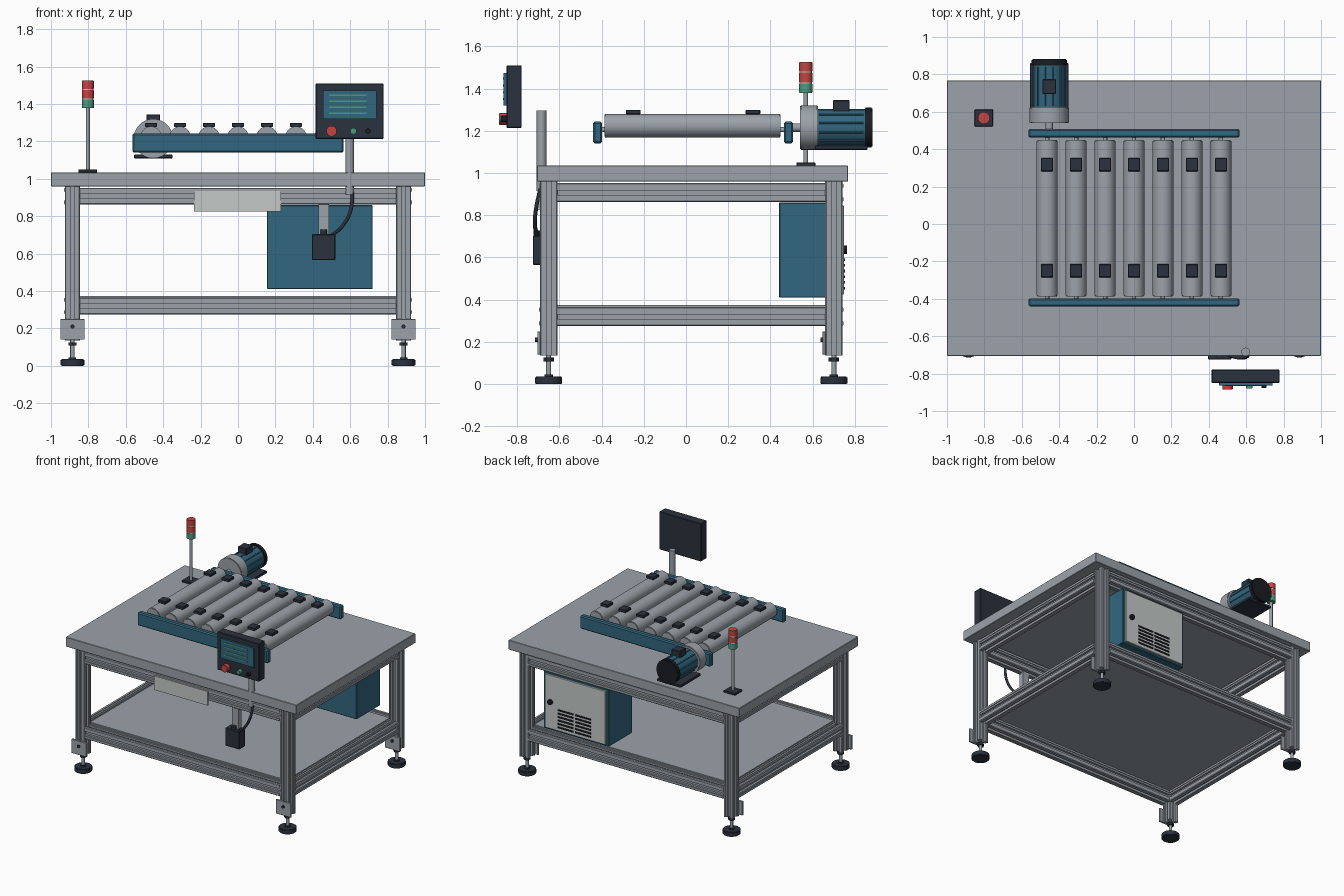
import bpy, bmesh, math
from mathutils import Matrix, Vector

if "Cube" in bpy.data.objects:
    bpy.data.objects.remove(bpy.data.objects["Cube"])


def material(name, rgb):
    m = bpy.data.materials.new(name)
    m.diffuse_color = (*rgb, 1)
    m.use_nodes = True
    m.node_tree.nodes["Principled BSDF"].inputs["Base Color"].default_value = m.diffuse_color
    return m


STEEL = material("steel_grey", (0.33, 0.365, 0.40))
TEAL = material("teal_blue", (0.032, 0.135, 0.21))
DARK = material("dark_slate", (0.024, 0.032, 0.048))
BLACK = material("black", (0.010, 0.012, 0.016))
LIGHT = material("pale_grey", (0.55, 0.59, 0.57))
RED = material("signal_red", (0.55, 0.06, 0.055))
GREEN = material("signal_green", (0.07, 0.33, 0.22))

AXIS = {"z": Matrix(),
        "x": Matrix.Rotation(math.pi / 2, 4, "Y"),
        "y": Matrix.Rotation(-math.pi / 2, 4, "X")}


def finish(name, bm, mat, smooth=False):
    bmesh.ops.recalc_face_normals(bm, faces=bm.faces)
    me = bpy.data.meshes.new(name)
    bm.to_mesh(me)
    bm.free()
    me.materials.append(mat)
    ob = bpy.data.objects.new(name, me)
    bpy.context.collection.objects.link(ob)
    if smooth:
        bpy.ops.object.select_all(action="DESELECT")
        ob.select_set(True)
        bpy.context.view_layer.objects.active = ob
        bpy.ops.object.shade_smooth_by_angle(angle=math.radians(35))
    return ob


def box(name, x, y, z, mat, bevel=0):
    """Box from (min, max) pairs on each axis."""
    bm = bmesh.new()
    bmesh.ops.create_cube(bm, size=1)
    for v in bm.verts:
        v.co = Vector([a + (b - a) * (c + 0.5) for (a, b), c in zip((x, y, z), v.co)])
    if bevel:
        bmesh.ops.bevel(bm, geom=bm.edges[:], offset=bevel, segments=1, affect="EDGES")
    return finish(name, bm, mat)


def cyl(name, start, length, r, mat, axis="z", sides=32, bevel=0):
    """Cylinder growing from its start point along an axis."""
    bm = bmesh.new()
    bmesh.ops.create_cone(bm, cap_ends=True, segments=sides, radius1=r, radius2=r, depth=length,
                          matrix=Matrix.Translation((0, 0, length / 2)))
    if bevel:
        rims = [e for e in bm.edges if abs(e.verts[0].co.z - e.verts[1].co.z) < 1e-6]
        bmesh.ops.bevel(bm, geom=rims, offset=bevel, segments=2, affect="EDGES")
    bm.transform(Matrix.Translation(start) @ AXIS[axis])
    return finish(name, bm, mat, sides > 8)


def slotted_bar(name, start, length, h, axis):
    """Square aluminium bar with a stepped slot in all four sides."""
    half = [(h - 0.005, h), (0.024, h), (0.024, h - 0.005), (0.011, h - 0.005), (0.011, h - 0.022)]
    side = half + [(-px, py) for px, py in reversed(half)]
    bm = bmesh.new()
    verts = []
    for k in range(4):
        turn = Matrix.Rotation(k * math.pi / 2, 3, "Z")
        verts += [bm.verts.new(turn @ Vector((px, py, 0))) for px, py in side]
    face = bm.faces.new(verts)
    out = bmesh.ops.extrude_face_region(bm, geom=[face])
    bmesh.ops.translate(bm, vec=(0, 0, length),
                        verts=[g for g in out["geom"] if isinstance(g, bmesh.types.BMVert)])
    bm.transform(Matrix.Translation(start) @ AXIS[axis])
    return finish(name, bm, STEEL)


# Table top and lower shelf
box("table_top", (-1, 1), (-0.705, 0.768), (0.96, 1.035), STEEL, 0.003)
box("lower_shelf", (-0.85, 0.85), (-0.615, 0.665), (0.358, 0.374), STEEL)

# Legs with levelling feet and bolted plates
LX, LY = 0.885, (-0.65, 0.70)
for sx, xn in ((-1, "left"), (1, "right")):
    for y, yn in zip(LY, ("front", "back")):
        x, tag = sx * LX, f"{yn}_{xn}"
        slotted_bar(f"leg_{tag}", (x, y, 0.135), 0.825, 0.041, "z")
        cyl(f"foot_{tag}", (x, y, 0), 0.036, 0.064, DARK, bevel=0.004)
        cyl(f"foot_stem_{tag}", (x, y, 0.03), 0.115, 0.012, STEEL, sides=16)
        cyl(f"foot_nut_{tag}", (x, y, 0.108), 0.018, 0.025, DARK, sides=6)
        cyl(f"foot_collar_{tag}", (x, y, 0.034), 0.012, 0.02, DARK, sides=16)
        box(f"leg_plate_{tag}", (x - 0.065, x + 0.065), (y - 0.054, y - 0.04), (0.14, 0.25), STEEL, 0.002)
        cyl(f"plate_bolt_{tag}", (x, y - 0.064, 0.21), 0.012, 0.011, DARK, "y", 12)

# Slotted frame rails
for z, zn in ((0.32, "lower"), (0.907, "upper")):
    for y, yn in zip(LY, ("front", "back")):
        slotted_bar(f"{zn}_{yn}_rail", (-0.845, y, z), 1.69, 0.045, "x")
    for sx, xn in ((-1, "left"), (1, "right")):
        slotted_bar(f"{zn}_{xn}_rail", (sx * LX, -0.61, z), 1.27, 0.045, "y")

# Pale plate on the front rail
box("front_plate", (-0.235, 0.23), (-0.703, -0.693), (0.825, 0.935), LIGHT)

# Electrical cabinet with door, vents and lock
box("cabinet", (0.155, 0.72), (0.44, 0.735), (0.41, 0.86), TEAL, 0.004)
box("cabinet_door", (0.175, 0.70), (0.733, 0.747), (0.425, 0.845), LIGHT, 0.002)
for row in range(6):
    z = 0.455 + row * 0.027
    for col in range(2):
        x = 0.30 + col * 0.15
        box(f"vent_{row}_{col}", (x, x + 0.135), (0.745, 0.752), (z - 0.006, z + 0.006), BLACK)
cyl("door_lock", (0.65, 0.745, 0.637), 0.018, 0.02, BLACK, "y", 20)

# Roller conveyor
box("conveyor_front_rail", (-0.565, 0.565), (-0.44, -0.397), (1.14, 1.243), TEAL, 0.008)
box("conveyor_back_rail", (-0.565, 0.565), (0.463, 0.507), (1.14, 1.243), TEAL, 0.008)
for i in range(7):
    x = (i - 3) * 0.155
    cyl(f"roller_{i}", (x, -0.387, 1.224), 0.835, 0.056, STEEL, "y", bevel=0.004)
    cyl(f"roller_axle_{i}", (x, -0.42, 1.205), 0.90, 0.012, STEEL, "y", 12)
    for y, yn in ((-0.25, "front"), (0.317, "back")):
        box(f"roller_pad_{yn}_{i}", (x - 0.032, x + 0.032), (y - 0.035, y + 0.035), (1.278, 1.299), DARK, 0.003)

# Gear motor
MX, MZ = -0.453, 1.215
cyl("motor_shaft", (MX, 0.49, MZ), 0.06, 0.02, STEEL, "y", 20)
cyl("gearbox", (MX, 0.54, MZ), 0.085, 0.105, STEEL, "y", 40, 0.004)
cyl("motor_body", (MX, 0.62, MZ), 0.23, 0.087, TEAL, "y", 40)
for k in range(12):
    a = math.radians(15 + 30 * k)
    cx, cz = MX + 0.087 * math.cos(a), MZ + 0.087 * math.sin(a)
    cyl(f"motor_rib_{k}", (cx, 0.63, cz), 0.21, 0.005, TEAL, "y", 6)
cyl("motor_end_cap", (MX, 0.847, MZ), 0.035, 0.094, BLACK, "y", 40, 0.004)
box("motor_terminal_box", (MX - 0.037, MX + 0.037), (0.695, 0.775), (1.29, 1.345), DARK, 0.004)
box("motor_base", (MX - 0.103, MX + 0.103), (0.61, 0.86), (1.11, 1.13), DARK, 0.003)

# Signal tower
TX, TY = -0.803, 0.567
box("tower_base", (TX - 0.05, TX + 0.05), (TY - 0.045, TY + 0.045), (1.033, 1.05), DARK, 0.003)
cyl("tower_pole", (TX, TY, 1.04), 0.34, 0.011, STEEL, sides=16)
for i, (mat, n) in enumerate(((GREEN, "green"), (RED, "lower_red"), (RED, "upper_red"))):
    z = 1.378 + i * 0.051
    cyl(f"tower_lamp_{n}", (TX, TY, z), 0.046, 0.032, mat, bevel=0.002)
    if i < 2:
        cyl(f"tower_ring_{i}", (TX, TY, z + 0.046), 0.005, 0.030, LIGHT)

# Operator panel on its post
cyl("panel_post", (0.597, -0.684, 0.915), 0.38, 0.023, STEEL, sides=24)
box("panel_housing", (0.415, 0.778), (-0.85, -0.778), (1.213, 1.51), DARK, 0.004)
box("panel_screen", (0.455, 0.74), (-0.864, -0.848), (1.32, 1.473), TEAL)
for i, length in enumerate((0.20, 0.20, 0.20, 0.20)):
    z = 1.35 + i * 0.0323
    box(f"screen_line_{i}", (0.487, 0.487 + length), (-0.867, -0.862), (z - 0.004, z + 0.004), GREEN)
for n, x, r, depth, mat in (("red", 0.50, 0.028, 0.035, RED), ("green", 0.617, 0.017, 0.03, GREEN),
                            ("black", 0.695, 0.014, 0.027, BLACK)):
    cyl(f"{n}_button", (x, -0.85 - depth, 1.255), depth + 0.002, r, mat, "y", 24, 0.002)

# Hanging switch box with bracket and cable
box("switch_bracket", (0.43, 0.487), (-0.69, -0.655), (0.70, 0.87), STEEL)
box("switch_box", (0.395, 0.52), (-0.725, -0.652), (0.565, 0.705), DARK, 0.004)
cyl("switch_gland", (0.458, -0.705, 0.70), 0.028, 0.018, DARK, sides=16)
curve = bpy.data.curves.new("cable", "CURVE")
curve.dimensions = "3D"
curve.bevel_depth = 0.010
curve.bevel_resolution = 2
curve.use_fill_caps = True
spline = curve.splines.new("BEZIER")
path = [(0.612, -0.69, 0.925), (0.602, -0.71, 0.83), (0.56, -0.715, 0.75), (0.50, -0.70, 0.695)]
spline.bezier_points.add(len(path) - 1)
for p, co in zip(spline.bezier_points, path):
    p.co = co
    p.handle_left_type = p.handle_right_type = "AUTO"
curve.materials.append(DARK)
bpy.context.collection.objects.link(bpy.data.objects.new("cable", curve))
